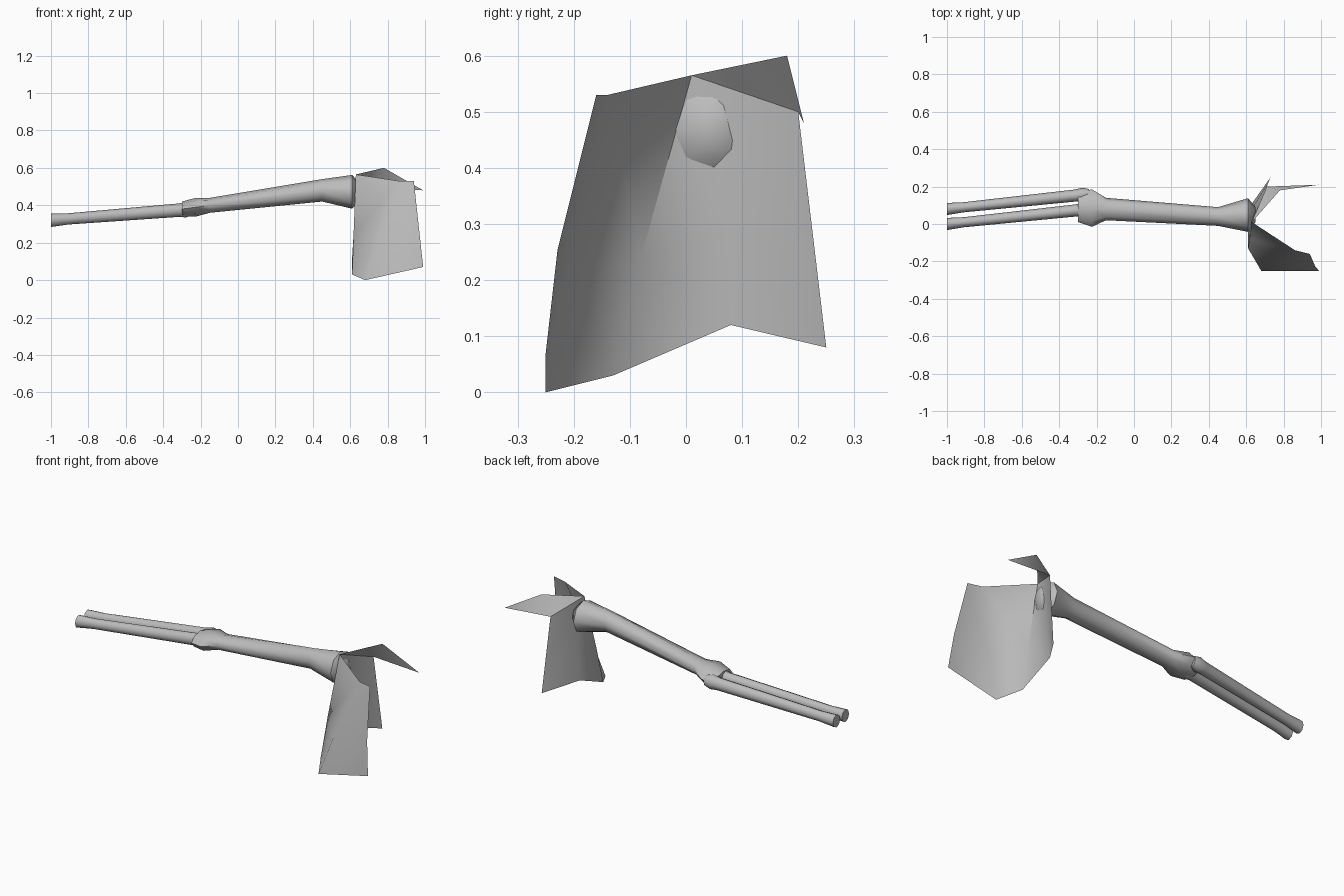
import bpy
import math
from mathutils import Vector

default_cube = bpy.data.objects.get("Cube")
if default_cube:
    bpy.data.objects.remove(default_cube, do_unlink=True)

shade = .5
bone_grey = bpy.data.materials.new("bone grey")
bone_grey.use_nodes = True
bone_grey.diffuse_color = (shade, shade, shade, 1)
shader = bone_grey.node_tree.nodes["Principled BSDF"]
shader.inputs["Base Color"].default_value = bone_grey.diffuse_color


def add_part(name, verts, faces, sharp_angle):
    mesh = bpy.data.meshes.new(name)
    mesh.from_pydata(verts, [], faces)
    mesh.materials.append(bone_grey)
    part = bpy.data.objects.new(name, mesh)
    bpy.context.collection.objects.link(part)
    bpy.ops.object.select_all(action='DESELECT')
    part.select_set(True)
    bpy.context.view_layer.objects.active = part
    bpy.ops.object.shade_smooth_by_angle(angle=math.radians(sharp_angle))


def along(path, position):
    """Point on a polyline; whole positions are its corners."""
    index = min(int(position), len(path) - 2)
    return path[index].lerp(path[index + 1], position - index)


def add_bone(name, path, rings, sides=8):
    """Loft upright rings, each a position on the path, a width and a height."""
    verts, faces = [], []
    for position, width, height in rings:
        centre = along(path, position)
        for side in range(sides):
            turn = math.tau * side / sides
            verts.append(centre + Vector((0, width * math.cos(turn), height * math.sin(turn))))
    last = len(verts) - sides
    for start in range(0, last, sides):
        for side in range(sides):
            here, beside = start + side, start + (side + 1) % sides
            faces.append((here, beside, beside + sides, here + sides))
    faces.append(list(reversed(range(sides))))
    faces.append(list(range(last, len(verts))))
    add_part(name, verts, faces, sharp_angle=50)


# Upper arm: elbow knuckle, slim shaft, shoulder head
elbow, neck, shoulder = Vector((-.3, .09, .38)), Vector((.45, .04, .48)), Vector((.65, .05, .47))
add_bone("upper_arm_bone", [elbow, neck, shoulder], [
    (0, .08, .04),
    (.1, .1, .05),
    (.2, .06, .04),
    (1, .05, .06),
    (1.8, .09, .09),
    (2, .04, .05),
])

# Two matching forearm bones, flared at the wrist and the elbow
wrist, inner_end = Vector((-1, 0, .32)), Vector((-.24, .08, .38))
thickness = .03
profile = [(0, 1.2), (.12, 1), (.9, 1.2), (.95, 1.4), (1, 1)]
for name, spacing in (("front_forearm_bone", 0), ("back_forearm_bone", .08)):
    offset = Vector((0, spacing, 0))
    add_bone(name, [wrist + offset, inner_end + offset],
             [(position, thickness * flare * .9, thickness * flare) for position, flare in profile])

# Shoulder blade: top and bottom edges from the front corner round to the back
ridge, back_top = Vector((.63, .01, .565)), Vector((.71, .2, .5))
top_edge = [
    Vector((.94, -.16, .53)),
    Vector((.86, -.14, .53)),
    ridge,
    ridge.lerp(back_top, .4),
    back_top,
]
bottom_edge = [
    Vector((.99, -.25, .07)),
    Vector((.68, -.25, 0)),
    Vector((.61, -.13, .03)),
    Vector((.61, .08, .12)),
    Vector((.73, .25, .08)),
]
blade_verts = []
for top, bottom in zip(top_edge, bottom_edge):
    middle = top.lerp(bottom, .6)
    middle.y = min(middle.y, middle.y * 1.07)
    blade_verts += [top, middle, bottom]
rows = 3
blade_faces = []
for column in range(len(top_edge) - 1):
    for row in range(rows - 1):
        corner = column * rows + row
        blade_faces.append((corner, corner + 1, corner + rows + 1, corner + rows))
add_part("shoulder_blade", blade_verts, blade_faces, sharp_angle=60)

# Crest: folds up from the blade's top edge and out to a spike
peak, spike = Vector((.78, .18, .6)), Vector((.99, .21, .48))
add_part("shoulder_crest", [ridge, back_top, peak, spike],
         [(0, 1, 2), (1, 3, 2)], sharp_angle=60)
